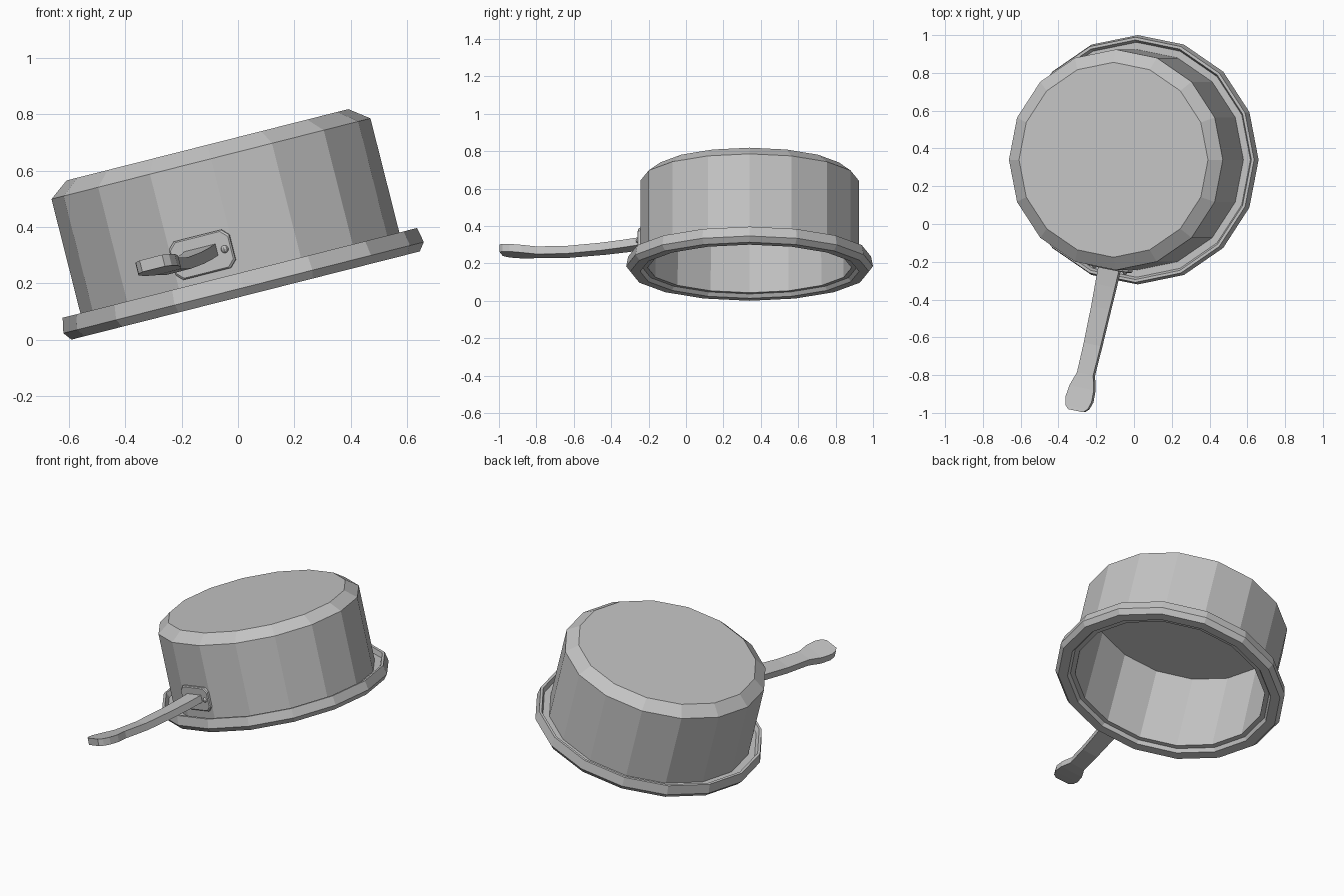
import bpy, bmesh, math
from mathutils import Matrix, Vector

cube = bpy.data.objects.get("Cube")
if cube:
    bpy.data.objects.remove(cube, do_unlink=True)

SIDES = 16
TILT = math.radians(14.2)
HANDLE_ANGLE = math.radians(258.75)

# The overturned pan leans sideways on its rim
PAN = (Matrix.Translation((0, 0.34, -0.006))
       @ Matrix.Rotation(-TILT, 4, 'Y')
       @ Matrix.Translation((0.066, 0, 0)))
# Handle frame: x outwards, y sideways, z up
GRIP = PAN @ Matrix.Rotation(HANDLE_ANGLE, 4, 'Z')

steel = bpy.data.materials.new("steel_grey")
steel.use_nodes = True
GREY = (0.55, 0.55, 0.55, 1)
steel.diffuse_color = GREY
steel.node_tree.nodes["Principled BSDF"].inputs["Base Color"].default_value = GREY


def finish(name, bm, matrix):
    bmesh.ops.recalc_face_normals(bm, faces=bm.faces)
    mesh = bpy.data.meshes.new(name)
    bm.to_mesh(mesh)
    bm.free()
    mesh.materials.append(steel)
    obj = bpy.data.objects.new(name, mesh)
    obj.matrix_world = matrix
    bpy.context.collection.objects.link(obj)
    return obj


def loft(name, rings, matrix):
    """Bridge equal rings of points and cap both ends."""
    bm = bmesh.new()
    loops = [[bm.verts.new(p) for p in ring] for ring in rings]
    for a, b in zip(loops, loops[1:]):
        n = len(a)
        for i in range(n):
            j = (i + 1) % n
            bm.faces.new((a[i], a[j], b[j], b[i]))
    bm.faces.new(loops[0])
    bm.faces.new(loops[-1])
    return finish(name, bm, matrix)


def circle(radius, z):
    return [Vector((radius * math.cos(t), radius * math.sin(t), z))
            for t in (math.tau * i / SIDES for i in range(SIDES))]


# Pan shell: base, outer wall, rolled rim, inner wall, inner floor
profile = [(0.516, 0.703), (0.584, 0.652), (0.584, 0.207), (0.622, 0.207),
           (0.634, 0.234), (0.649, 0.234), (0.66, 0.18), (0.638, 0.151),
           (0.585, 0.151), (0.572, 0.172), (0.545, 0.172), (0.535, 0.655)]
loft("pan_body", [circle(r, z) for r, z in profile], PAN)

# Handle: distance out, height, half width; sags, then flares at the tip
stations = [(0.57, 0.336, 0.058), (0.68, 0.326, 0.055), (0.8, 0.318, 0.051),
            (1.0, 0.312, 0.047), (1.16, 0.32, 0.045), (1.235, 0.327, 0.068),
            (1.3, 0.335, 0.073), (1.34, 0.34, 0.062), (1.36, 0.343, 0.042)]
HALF = 0.021


def handle_section(x, z, w):
    side = -0.036 * (x - 0.57)
    return [(x, side + sy * w, z + sz * HALF)
            for sy, sz in ((-1, -1), (1, -1), (1, 1), (-1, 1))]


loft("handle", [handle_section(*s) for s in stations], GRIP)

# Mounting plate with clipped corners
PLATE_Z = 0.329


def plate_ring(x, inset):
    w, h, c = 0.112 - inset, 0.07 - inset, 0.024
    corners = []
    for sy, sz in ((1, 1), (-1, 1), (-1, -1), (1, -1)):
        pair = [(x, sy * w, PLATE_Z + sz * (h - c)),
                (x, sy * (w - c), PLATE_Z + sz * h)]
        corners += pair if sy * sz > 0 else pair[::-1]
    return corners


loft("mounting_plate", [plate_ring(0.565, 0), plate_ring(0.585, 0),
                        plate_ring(0.59, 0.005)], GRIP)

# Rivets on either side of the handle
for label, side in (("left", 1), ("right", -1)):
    bm = bmesh.new()
    bmesh.ops.create_uvsphere(bm, u_segments=8, v_segments=6, radius=0.014)
    finish(label + "_rivet", bm,
           GRIP @ Matrix.Translation((0.59, side * 0.085, PLATE_Z)))
